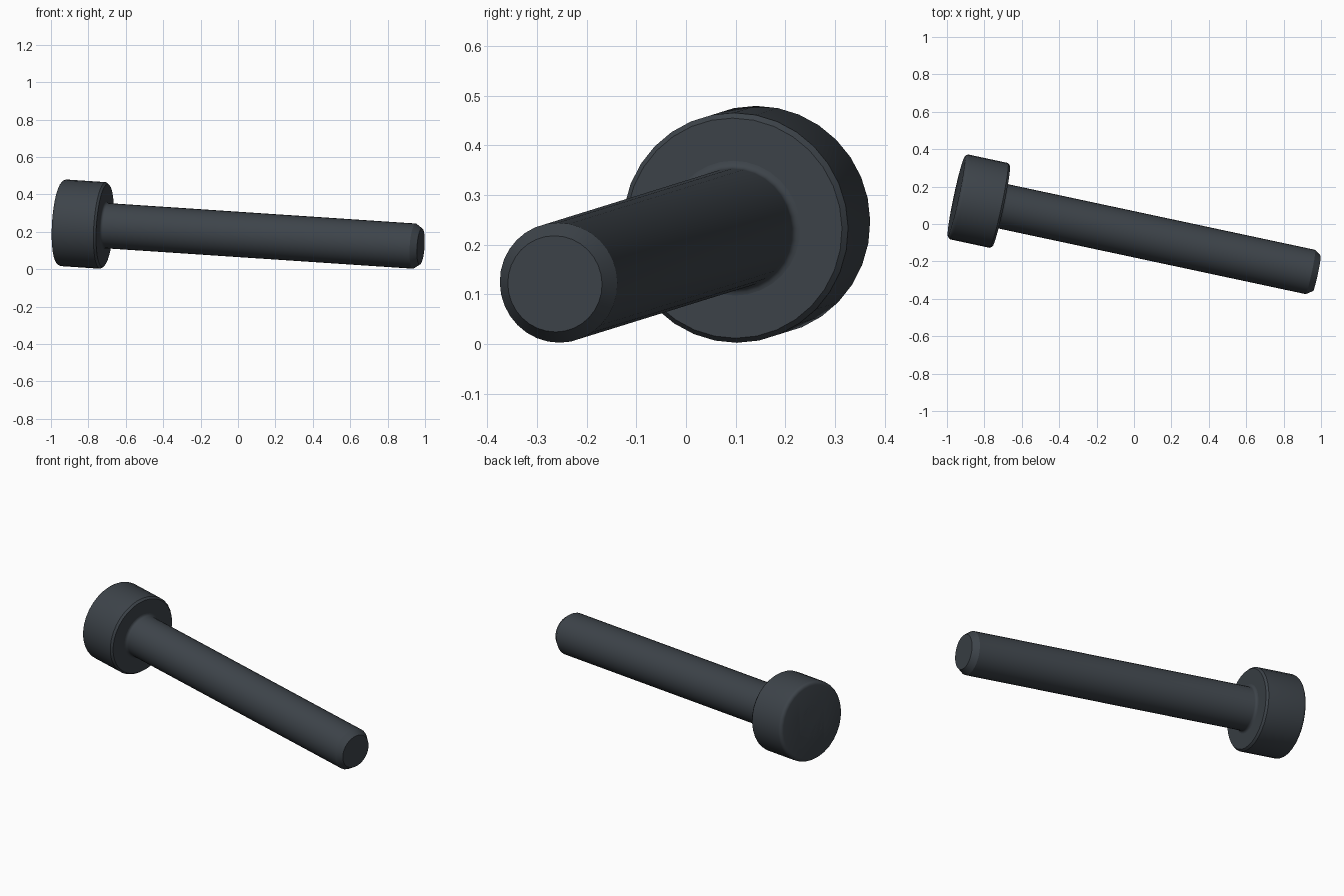
import bpy, bmesh
from math import pi, cos, sin
from mathutils import Matrix, Vector

cube = bpy.data.objects.get("Cube")
if cube:
    bpy.data.objects.remove(cube)

SIDES = 32
HEAD_R, SHAFT_R = 0.232, 0.121
HEAD_LEN, TOTAL_LEN = 0.245, 1.975
ROUND, FILLET = 0.02, 0.015
SOCKET_R, SOCKET_DEPTH = 0.104, 0.121

steel = bpy.data.materials.new("dark steel")
steel.use_nodes = True
colour = (0.047, 0.057, 0.068, 1)
steel.diffuse_color = colour
steel.node_tree.nodes["Principled BSDF"].inputs["Base Color"].default_value = colour

# Screw frame: local z runs from the head to the tip, local x points up
start = Vector((-0.95, 0.148, 0.249))
tip = Vector((0.978, -0.264, 0.121))
axis = (tip - start).normalized()
up = (Vector((0, 0, 1)) - axis * axis.z).normalized()
side = axis.cross(up)
frame = Matrix.Translation(start) @ Matrix((up, side, axis)).transposed().to_4x4()


def ring(bm, radius, z, sides=SIDES):
    """Closed loop of edges around the screw axis."""
    verts = [bm.verts.new((radius * cos(2 * pi * i / sides),
                           radius * sin(2 * pi * i / sides), z)) for i in range(sides)]
    return verts, [bm.edges.new((verts[i], verts[(i + 1) % sides])) for i in range(sides)]


def lathe(bm, profile):
    """Skin a list of (radius, z) rings; return the first and last ring."""
    rings = [ring(bm, r, z) for r, z in profile]
    for (a, _), (b, _) in zip(rings, rings[1:]):
        for i in range(SIDES):
            j = (i + 1) % SIDES
            bm.faces.new((a[i], a[j], b[j], b[i]))
    return rings[0], rings[-1]


def finish(bm, name):
    bmesh.ops.recalc_face_normals(bm, faces=bm.faces)
    mesh = bpy.data.meshes.new(name)
    bm.to_mesh(mesh)
    bm.free()
    mesh.materials.append(steel)
    obj = bpy.data.objects.new(name, mesh)
    bpy.context.collection.objects.link(obj)
    obj.matrix_world = frame
    bpy.ops.object.select_all(action='DESELECT')
    obj.select_set(True)
    bpy.context.view_layer.objects.active = obj
    bpy.ops.object.shade_smooth_by_angle(angle=pi / 6)


# Head: rounded outer rim, chamfered underside, hexagonal socket
bm = bmesh.new()
corner = [(HEAD_R - ROUND + ROUND * sin(a), ROUND - ROUND * cos(a))
          for a in (i * pi / 8 for i in range(5))]
rim, under = lathe(bm, corner + [(HEAD_R, HEAD_LEN - 0.012), (HEAD_R - 0.01, HEAD_LEN)])
bm.faces.new(under[0])
mouth = ring(bm, SOCKET_R, 0, 6)
floor = ring(bm, SOCKET_R, SOCKET_DEPTH, 6)
bmesh.ops.bridge_loops(bm, edges=rim[1] + mouth[1])
bmesh.ops.bridge_loops(bm, edges=mouth[1] + floor[1])
bm.faces.new(floor[0])
finish(bm, "socket_head")

# Shaft: small fillet at the head, chamfer at the tip
bm = bmesh.new()
root = [(SHAFT_R + FILLET * (1 - sin(a)), HEAD_LEN + FILLET * (1 - cos(a)))
        for a in (i * pi / 8 for i in range(5))]
first, last = lathe(bm, root + [(SHAFT_R, TOTAL_LEN - 0.035), (0.097, TOTAL_LEN)])
bm.faces.new(last[0])
finish(bm, "shaft")
